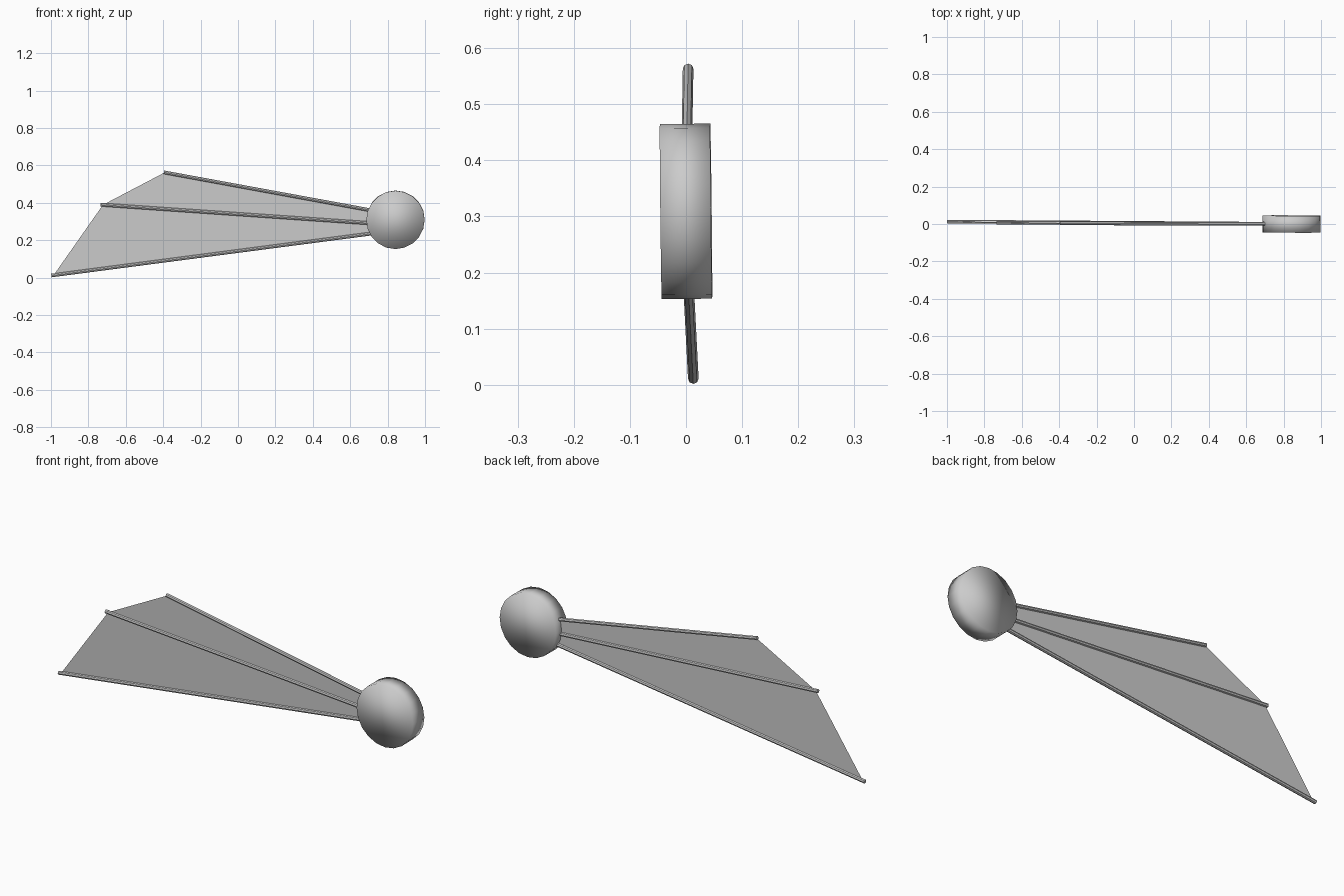
import bpy
from mathutils import Vector

if "Cube" in bpy.data.objects:
    bpy.data.objects.remove(bpy.data.objects["Cube"])

HUB = Vector((0.842, 0.0, 0.309))
SLOPE_X, SLOPE_Z = -0.0053, -0.011      # slight lean of the fan plane
NORMAL = Vector((SLOPE_X, -1, SLOPE_Z)).normalized()


def on_plane(x, z):
    return Vector((x, SLOPE_X * (x - HUB.x) + SLOPE_Z * (z - HUB.z), z))


def rod(name, start, end, radius, sides):
    axis = end - start
    bpy.ops.mesh.primitive_cylinder_add(vertices=sides, radius=radius, depth=axis.length,
                                        location=(start + end) / 2)
    ob = bpy.context.object
    ob.name = name
    ob.rotation_mode = 'QUATERNION'
    ob.rotation_quaternion = axis.to_track_quat('Z', 'Y')
    return ob


# Round hub disc, softly shaded over the rim
hub = rod("hub_disc", HUB - NORMAL * 0.045, HUB + NORMAL * 0.045, 0.156, 20)
bpy.ops.object.shade_smooth()

# Three ribs spreading from the hub: (tip x, tip z, root x, root z)
ribs = {
    "upper_rib": (-0.396, 0.563, 0.76, 0.351),
    "middle_rib": (-0.735, 0.390, 0.76, 0.287),
    "lower_rib": (-0.998, 0.011, 0.76, 0.241),
}
for name, (tx, tz, rx, rz) in ribs.items():
    rod(name, on_plane(rx, rz), on_plane(tx, tz), 0.0095, 8)
    bpy.ops.object.shade_smooth_by_angle()

# Thin membrane stretched between the ribs
tips = [on_plane(-0.392, 0.562), on_plane(-0.722, 0.389), on_plane(-0.985, 0.014)]
roots = [on_plane(rx, rz) for _, _, rx, rz in ribs.values()]
mesh = bpy.data.meshes.new("membrane")
mesh.from_pydata(tips + roots, [], [(0, 1, 4, 3), (1, 2, 5, 4)])
membrane = bpy.data.objects.new("membrane", mesh)
bpy.context.collection.objects.link(membrane)
